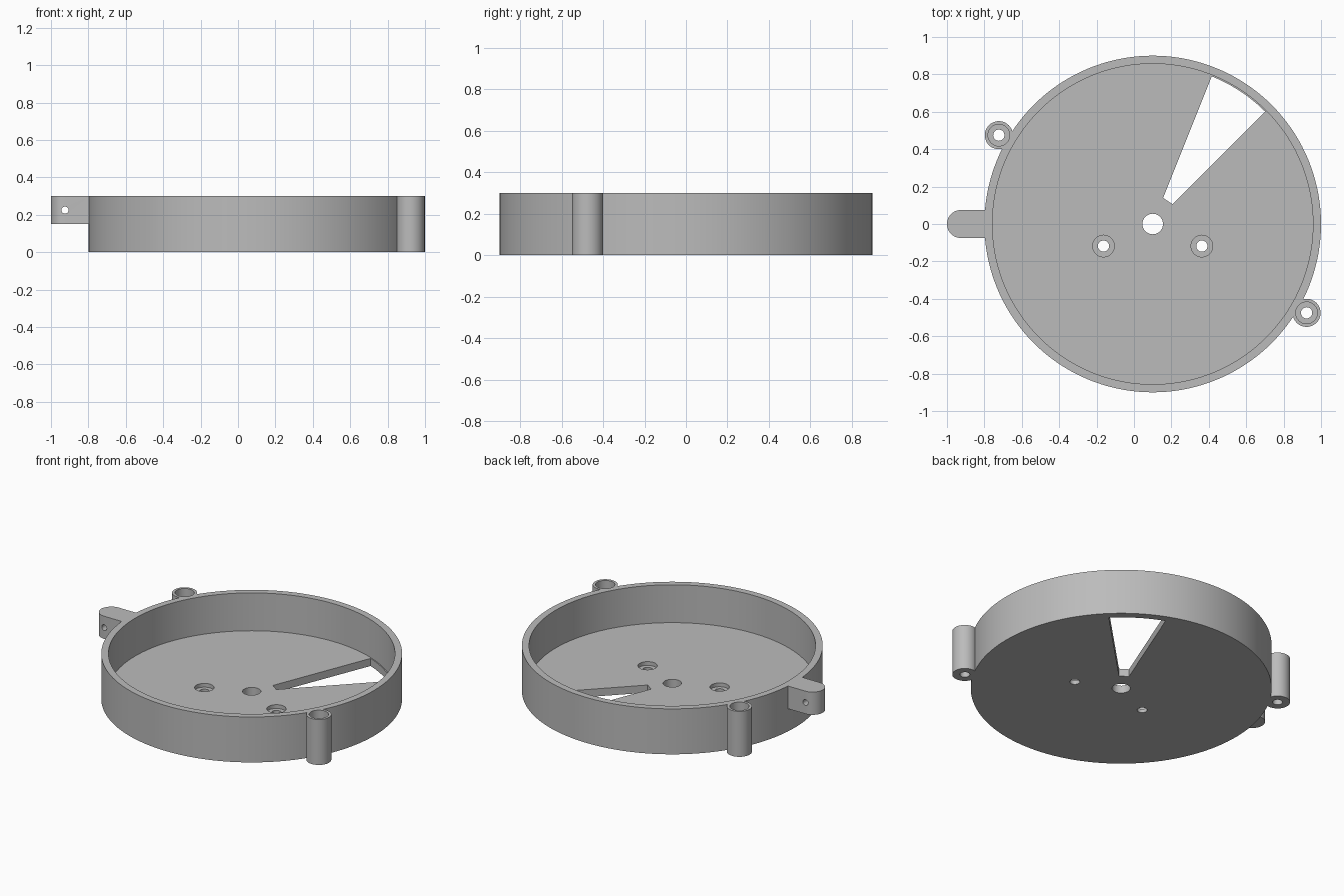
import bpy, bmesh
from math import cos, sin, pi, radians
from mathutils import Matrix

cube = bpy.data.objects.get("Cube")
if cube:
    bpy.data.objects.remove(cube, do_unlink=True)

CX = 0.1                      # centre of the round tray
R, R_IN = 0.9, 0.857
H, FLOOR = 0.3, 0.05

grey = bpy.data.materials.new("plain grey")
grey.use_nodes = True
colour = (0.5, 0.5, 0.5, 1)
grey.diffuse_color = colour
grey.node_tree.nodes["Principled BSDF"].inputs["Base Color"].default_value = colour


def arc(x, y, r, a0, a1, n):
    """Points along an arc, both ends included, angles in degrees."""
    angles = [radians(a0 + (a1 - a0) * i / n) for i in range(n + 1)]
    return [(x + r * cos(a), y + r * sin(a)) for a in angles]


def prism(name, points, z0, z1):
    bm = bmesh.new()
    base = bm.faces.new([bm.verts.new((x, y, z0)) for x, y in points])
    top = bmesh.ops.extrude_face_region(bm, geom=[base])["geom"]
    verts = [v for v in top if isinstance(v, bmesh.types.BMVert)]
    bmesh.ops.translate(bm, verts=verts, vec=(0, 0, z1 - z0))
    bmesh.ops.recalc_face_normals(bm, faces=bm.faces)
    mesh = bpy.data.meshes.new(name)
    bm.to_mesh(mesh)
    bm.free()
    mesh.materials.append(grey)
    obj = bpy.data.objects.new(name, mesh)
    bpy.context.collection.objects.link(obj)
    return obj


def cylinder(name, x, y, r, z0, z1, n=32):
    return prism(name, arc(x, y, r, 0, 360, n)[:-1], z0, z1)


def combine(target, tool, operation):
    tool.hide_render = True
    mod = target.modifiers.new(tool.name, "BOOLEAN")
    mod.operation, mod.solver, mod.object = operation, "EXACT", tool
    bpy.context.view_layer.objects.active = target
    bpy.ops.object.modifier_apply(modifier=mod.name)
    bpy.data.objects.remove(tool, do_unlink=True)


# Round tray body
tray = cylinder("round_tray", CX, 0, R, 0, H, 144)

# Two screw bosses on opposite sides of the rim
bosses = [(CX + 0.95 * cos(a), 0.95 * sin(a)) for a in (radians(150), radians(-30))]
for x, y in bosses:
    combine(tray, cylinder("screw_boss", x, y, 0.075, 0, H, 48), "UNION")

# Rounded side tab
tab_outline = arc(-0.925, 0, 0.075, 90, 270, 24) + [(-0.78, -0.075), (-0.78, 0.075)]
combine(tray, prism("side_tab", tab_outline, 0.15, H), "UNION")

# Hollow interior
combine(tray, cylinder("bowl_cutter", CX, 0, R_IN, FLOOR, H + 0.1, 144), "DIFFERENCE")

# Wedge window and centre hole in the floor
wedge = arc(CX, 0, 0.85, 45, 68.2, 12) + arc(CX, 0, 0.15, 68.2, 45, 1)
combine(tray, prism("wedge_cutter", wedge, -0.1, 0.2), "DIFFERENCE")
combine(tray, cylinder("centre_cutter", CX, 0, 0.055, -0.1, 0.2), "DIFFERENCE")

# Stepped screw holes: in the floor, then in the bosses
steps = [(CX + s * 0.263, -0.118, 0.025, 0.2) for s in (-1, 1)]
steps += [(x, y, 0.2, 0.5) for x, y in bosses]
for x, y, ledge, top in steps:
    combine(tray, cylinder("hole_cutter", x, y, 0.03, -0.1, top), "DIFFERENCE")
    combine(tray, cylinder("recess_cutter", x, y, 0.058, ledge, top), "DIFFERENCE")

# Cross hole through the tab
pin = cylinder("pin_cutter", 0, 0, 0.019, -0.2, 0.2, 24)
pin.data.transform(Matrix.Translation((-0.925, 0, 0.225)) @ Matrix.Rotation(pi / 2, 4, "X"))
combine(tray, pin, "DIFFERENCE")

# Smooth curved walls, sharp edges kept
bpy.ops.object.select_all(action="DESELECT")
tray.select_set(True)
bpy.context.view_layer.objects.active = tray
bpy.ops.object.shade_smooth_by_angle(angle=radians(30))
